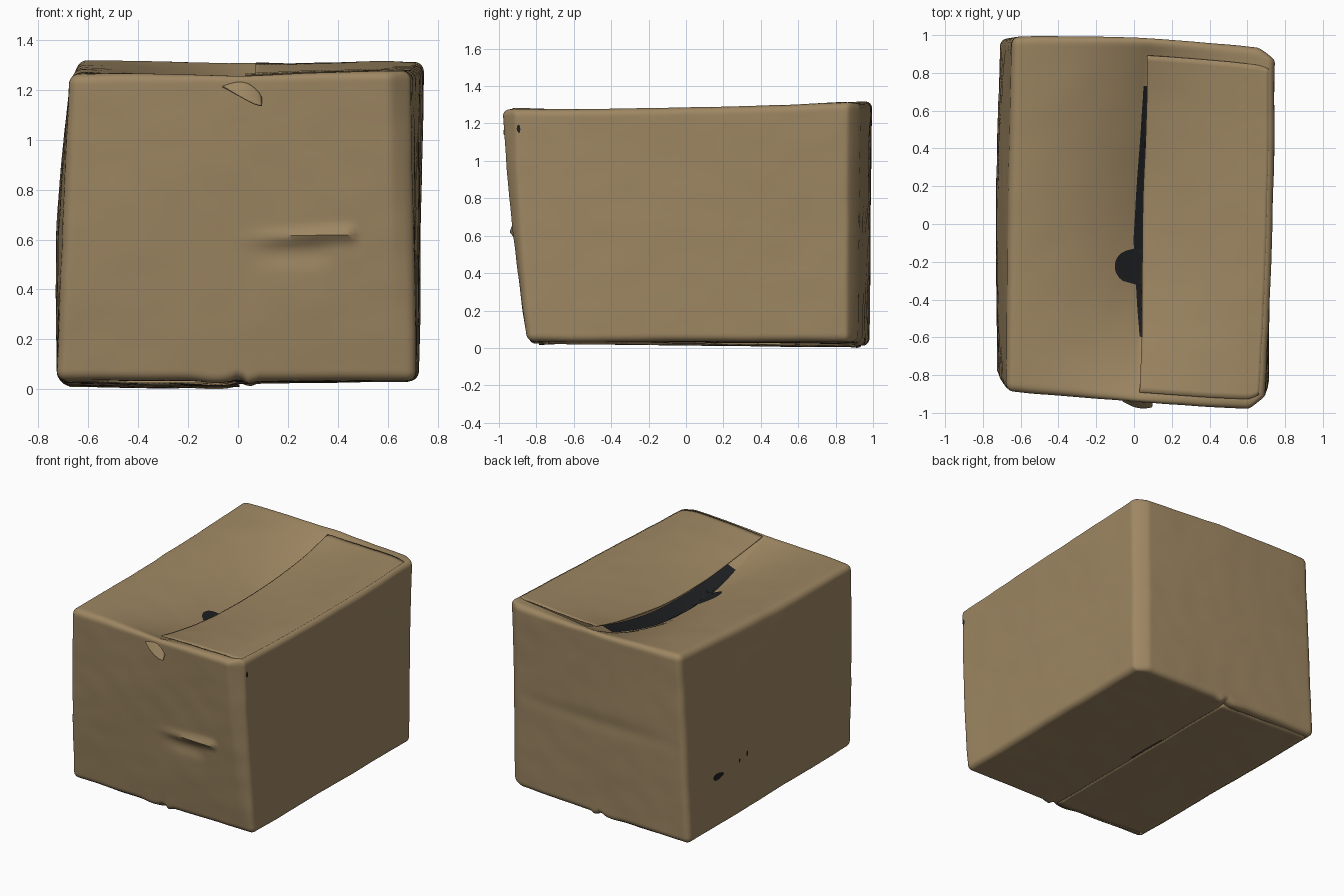
import bpy, bmesh, math
from mathutils import Vector, noise

if "Cube" in bpy.data.objects:
    bpy.data.objects.remove(bpy.data.objects["Cube"])


def material(name, rgb):
    m = bpy.data.materials.new(name)
    m.diffuse_color = (*rgb, 1)
    m.use_nodes = True
    m.node_tree.nodes["Principled BSDF"].inputs["Base Color"].default_value = m.diffuse_color
    return m


CARD = material("brown_cardboard", (0.342, 0.242, 0.124))
DARK = material("dark_inside", (0.013, 0.014, 0.016))

# Box corners, keyed by the side signs (x, y, z)
CORNERS = {
    (-1, -1, -1): (-0.73, -0.80, 0.033), (1, -1, -1): (0.715, -0.85, 0.033),
    (1, 1, -1): (0.725, 0.915, 0.03), (-1, 1, -1): (-0.71, 0.985, 0.01),
    (-1, -1, 1): (-0.675, -0.885, 1.265), (1, -1, 1): (0.69, -0.985, 1.28),
    (1, 1, 1): (0.745, 0.92, 1.315), (-1, 1, 1): (-0.645, 0.99, 1.32)}
CORNERS = {k: Vector(v) for k, v in CORNERS.items()}
HALF = Vector((0.70, 0.93, 0.63))
RADIUS = 0.04
SEAM = 0.03


def bump(v, mid, width):
    return math.exp(-((v - mid) / width) ** 2)


def ramp(v, lo, hi):
    t = min(1, max(0, (v - lo) / (hi - lo)))
    return t * t * (3 - 2 * t)


def sag(a, b, depth=0.23, power=1.8):
    """Depth of the sunken top lid, deepest at the middle seam."""
    t = max(0, 1 - abs(a - SEAM) / (1 - SEAM))
    return depth * t ** power * max(0, 1 - b * b)


def place(a, b, c):
    """Map cube coordinates (-1..1) to the crooked, dented box."""
    p = Vector()
    for (i, j, k), v in CORNERS.items():
        p += v * ((1 + i * a) * (1 + j * b) * (1 + k * c) / 8)
    x, z = p.x, p.z
    round_a, round_b, round_c = max(0, 1 - a * a), max(0, 1 - b * b), max(0, 1 - c * c)
    # bulging left, right and back walls, sunken lid
    p.x += 0.034 * min(a, 0) * round_b * round_c
    p.x += 0.014 * max(a, 0) * round_b * (0.5 + 0.5 * c)
    p.y += 0.03 * max(b, 0) * round_a * (0.6 + 0.4 * c)
    p.z -= max(c, 0) ** 2 * (sag(a, b) + 0.014 * round_b)
    p.z += 0.008 * max(c, 0) * round_a * max(b, 0) ** 6 * bump(x, 0.1, 0.1)
    # flattened right corners
    corner = ramp(a, 0.86, 1) * b ** 8
    p.y += corner * (0.055 * (0.5 + 0.5 * c) if b < 0 else -0.04)
    # dents and the raised crease in the front wall
    f = max(-b, 0) ** 4
    p.y -= f * 0.024 * bump(z, 0.602 + 0.04 * x, 0.025) * ramp(x, -0.05, 0.35) * (1 - ramp(x, 0.44, 0.49))
    p.y += f * 0.012 * bump(z, 0.54, 0.045) * ramp(x, 0.0, 0.2) * (1 - ramp(x, 0.3, 0.42))
    p.y -= f * 0.014 * round_c + f * 0.008 * round_a
    # soft horizontal crease in the back wall
    p.y -= max(b, 0) ** 4 * 0.006 * bump(z, 0.68, 0.05) * round_a
    # notches at the foot of the front and back walls
    low = max(-c, 0) ** 8 * b ** 20
    p.z += low * (0.02 * bump(x, 0.0, 0.02) - 0.025 * bump(x, 0.045, 0.02) - 0.018 * bump(x, -0.09, 0.07))
    # slight hand-worn unevenness
    n = Vector((a * 1.5, b * 2, c * 1.5))
    return p + 0.004 * noise.noise_vector(n) + 0.002 * noise.noise_vector(n * 3)


def finish(name, bm, mat, thickness=0):
    me = bpy.data.meshes.new(name)
    bm.to_mesh(me)
    bm.free()
    me.materials.append(mat)
    ob = bpy.data.objects.new(name, me)
    bpy.context.collection.objects.link(ob)
    if thickness:
        s = ob.modifiers.new("thickness", 'SOLIDIFY')
        s.thickness = thickness
        s.offset = -1
    bpy.ops.object.select_all(action='DESELECT')
    ob.select_set(True)
    bpy.context.view_layer.objects.active = ob
    bpy.ops.object.shade_smooth_by_angle(angle=math.radians(40))
    return ob


def sheet(name, nu, nv, fn, mat, thickness=0):
    """Grid surface from a function of u, v in 0..1."""
    bm = bmesh.new()
    rows = [[bm.verts.new(fn(i / nu, j / nv)) for j in range(nv + 1)] for i in range(nu + 1)]
    for i in range(nu):
        for j in range(nv):
            bm.faces.new((rows[i][j], rows[i + 1][j], rows[i + 1][j + 1], rows[i][j + 1]))
    return finish(name, bm, mat, thickness)


# Box body: rounded cube bent into shape; its top is the lower left lid flap
bm = bmesh.new()
bmesh.ops.create_cube(bm, size=2)
bmesh.ops.subdivide_edges(bm, edges=bm.edges[:], cuts=79, use_grid_fill=True)
# open it where the right lid flap and the lower bottom flap cover it
covered = []
for f in bm.faces:
    a, b, c = f.calc_center_median()
    if abs(b) < 0.84 and (c > 0.99 and 0.13 < a < 0.86 or c < -0.99 and -0.85 < a < -0.06):
        covered.append(f)
bmesh.ops.delete(bm, geom=covered, context='FACES')
for v in bm.verts:
    p = Vector([(0.55 * t + 0.45 * math.sin(t * math.pi / 2)) * h for t, h in zip(v.co, HALF)])
    q = Vector([min(h - RADIUS, max(RADIUS - h, t)) for t, h in zip(p, HALF)])
    p = q + (p - q).normalized() * RADIUS
    v.co = place(*[t / h for t, h in zip(p, HALF)])
finish("box_body", bm, CARD)


# Right lid flap, lying over the left one and sagging less
def lid(u, v):
    a = SEAM + u * (0.955 - SEAM)
    b = -0.945 + v * 1.85
    p = place(a, b, 1)
    p.z += sag(a, b) - sag(a, b, 0.105, 1.4) + 0.001 + 0.007 * (1 - ramp(u, 0.8, 1))
    p.x += 0.004 * math.sin(v * 9) * (1 - u)
    return p


sheet("right_lid_flap", 40, 60, lid, CARD, 0.006)


# Dark opening beside the seam, with a torn finger hole
def opening(u, v):
    b = -0.64 + v * 1.38
    y = b * 0.95
    w = 0.05 - 0.045 * (y + 0.1) if y > -0.1 else 0.008 + 0.042 * (y + 0.61) / 0.51
    if abs(y + 0.24) < 0.09:
        w = max(w, 0.055 + math.sqrt(0.09 ** 2 - (y + 0.24) ** 2))
    left = SEAM - w / 0.68
    p = place(left + u * (SEAM + 0.12 - left), b, 1)
    p.z += 0.004
    return p


sheet("lid_opening", 20, 90, opening, DARK)


# Lower bottom flap, ending at the bottom seam
def base(u, v):
    p = place(-0.95 + 0.95 * u, 0.95 - 1.9 * v, -1)
    p.z = max(0, p.z - 0.002 - 0.010 * ramp(u, 0, 0.5))
    return p


def slit(u, v):
    p = place(0.002 + 0.012 * u, 0.25 - 0.35 * v, -1)
    p.z -= 0.003
    return p


# wound so that the normals point down
sheet("bottom_flap", 30, 40, base, CARD, 0.006)
sheet("bottom_slit", 2, 10, slit, DARK)


# Curled paper tab near the top of the front wall
def tab(u, v):
    x = -0.06 + 0.16 * u
    low = 1.215 - 0.095 * u + 0.015 * u ** 6
    high = low + 0.05 * math.sin(math.pi * u ** 1.4) ** 0.7 + 0.03 * u
    z = low + (high - low) * v
    p = place((x - 0.01) / 0.69, -1, (z - 0.03) / 1.24 * 2 - 1)
    p.y -= 0.001 + 0.035 * (1 - v) * math.sin(math.pi * min(1, 0.03 + u * 0.7))
    return p


sheet("front_tab", 16, 8, tab, CARD, 0.006)


# Small dark tears: left wall (side -1) and the upper right front corner
def tear(name, centre, radius_b, radius_c, side):
    def fn(u, v):
        t, r = v * math.tau, 0.02 + 0.98 * u
        b = centre[0] + r * radius_b * math.cos(t)
        c = centre[1] + r * radius_c * math.sin(t) * (1 + 0.3 * math.cos(t))
        p = place(side, b, c)
        p.x += side * 0.003
        return p
    sheet(name, 2, 14, fn, DARK)


for i, (b, c, rb, rc) in enumerate([(0.64, -0.44, 0.06, 0.035), (0.40, -0.40, 0.01, 0.022),
                                    (0.31, -0.37, 0.01, 0.027)]):
    tear(f"left_wall_tear_{i + 1}", (b, c), rb, rc, -1)
tear("right_corner_tear", (-0.95, 0.83), 0.014, 0.035, 1)
